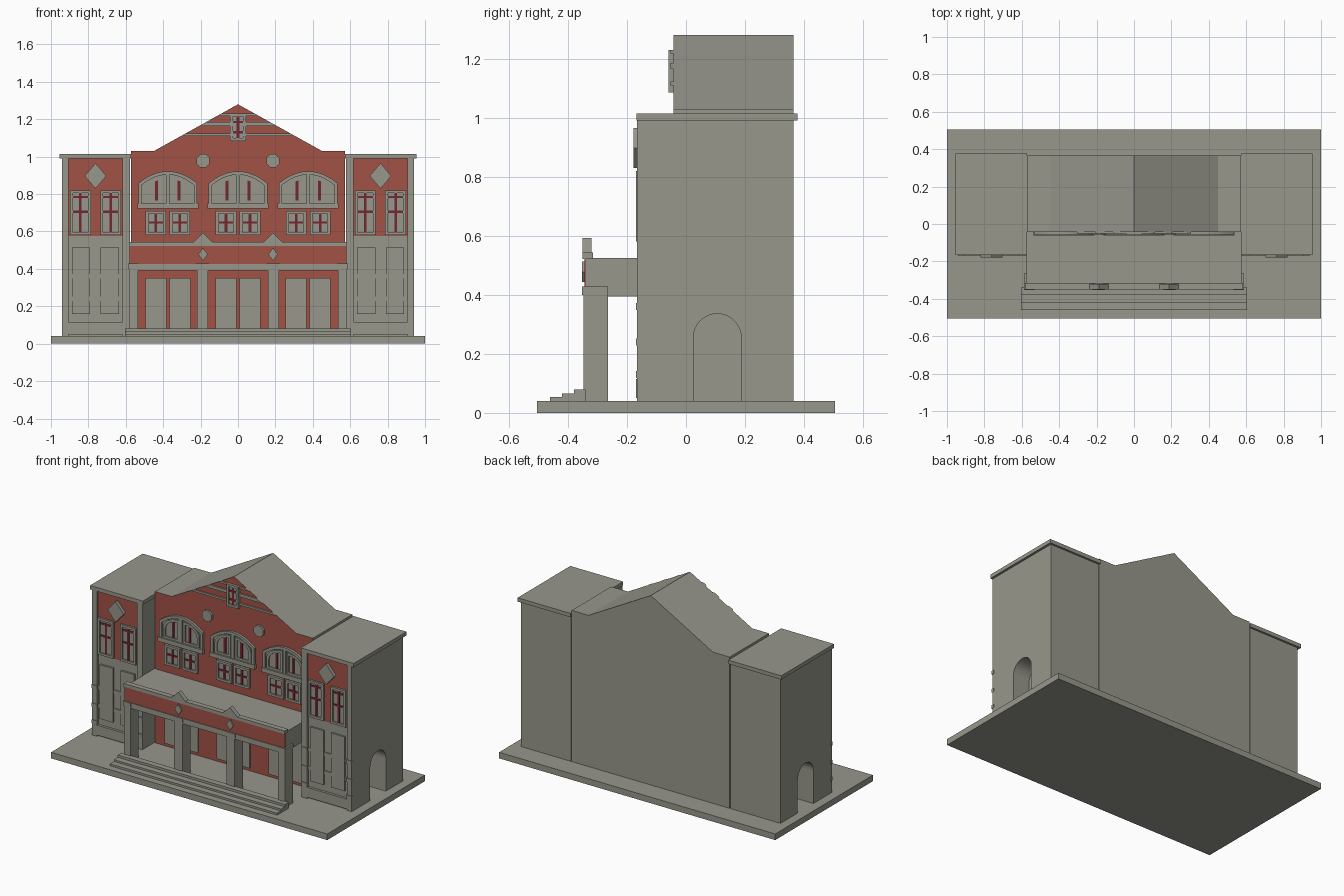
import bpy, bmesh, math

if "Cube" in bpy.data.objects:
    bpy.data.objects.remove(bpy.data.objects["Cube"])


def material(name, rgb):
    m = bpy.data.materials.new(name)
    m.diffuse_color = (*rgb, 1)
    m.use_nodes = True
    m.node_tree.nodes["Principled BSDF"].inputs["Base Color"].default_value = m.diffuse_color
    return m


STONE = material("grey stone", (0.31, 0.31, 0.265))
BRICK = material("red brick", (0.36, 0.085, 0.062))
BAR = material("dark red bars", (0.17, 0.02, 0.03))


def finish(name, bm, mat):
    bmesh.ops.recalc_face_normals(bm, faces=bm.faces)
    me = bpy.data.meshes.new(name)
    bm.to_mesh(me)
    bm.free()
    me.materials.append(mat)
    ob = bpy.data.objects.new(name, me)
    bpy.context.collection.objects.link(ob)
    return ob


def prism(name, pts, y0, y1, mat=STONE):
    """Extrude an x-z outline from y0 to y1."""
    bm = bmesh.new()
    f = bm.faces.new([bm.verts.new((x, y0, z)) for x, z in pts])
    new = bmesh.ops.extrude_face_region(bm, geom=[f])["geom"]
    for v in new:
        if isinstance(v, bmesh.types.BMVert):
            v.co.y = y1
    return finish(name, bm, mat)


def box(name, x0, x1, y0, y1, z0, z1, mat=STONE):
    return prism(name, [(x0, z0), (x1, z0), (x1, z1), (x0, z1)], y0, y1, mat)


def ring(name, outer, inner, y0, y1, mat=STONE):
    """Frame between two outlines of equal point count."""
    bm = bmesh.new()
    loops = [[bm.verts.new((x, y, z)) for x, z in p]
             for p, y in ((outer, y0), (inner, y0), (inner, y1), (outer, y1))]
    n = len(outer)
    for k in range(4):
        a, b = loops[k], loops[(k + 1) % 4]
        for i in range(n):
            j = (i + 1) % n
            bm.faces.new((a[i], a[j], b[j], b[i]))
    return finish(name, bm, mat)


def rect(x0, x1, z0, z1):
    return [(x0, z0), (x1, z0), (x1, z1), (x0, z1)]


def ngon(cx, cz, rx, rz, n, turn=0):
    return [(cx + rx * math.cos(turn + i * math.tau / n),
             cz + rz * math.sin(turn + i * math.tau / n)) for i in range(n)]


def window(name, x0, x1, z0, z1, wall, bar_h, w=0.015, out=0.016, mat=BAR):
    """Rectangular framed window with one upright and several cross bars."""
    ring(name + "_frame", rect(x0, x1, z0, z1),
         rect(x0 + w, x1 - w, z0 + w, z1 - w), wall - out, wall + 0.002)
    box(name + "_pane", x0 + w, x1 - w, wall - out * 0.4, wall + 0.002, z0 + w, z1 - w)
    cx = (x0 + x1) / 2
    box(name + "_upright", cx - 0.007, cx + 0.007, wall - out * 0.7, wall, z0 + w, z1 - w, mat)
    for z in bar_h:
        box(name + "_crossbar", x0 + w, x1 - w, wall - out * 0.65, wall, z - 0.006, z + 0.006, mat)


# Ground slab
box("base", -1, 1, -0.505, 0.505, 0, 0.04)

# Gabled hall with a brick front
HALL = -0.042
hall = prism("hall", [(-0.572, 0.04), (0.572, 0.04), (0.572, 1.03), (0.45, 1.03),
                      (0, 1.28), (-0.45, 1.03), (-0.572, 1.03)], HALL, 0.365)
hall.data.materials.append(BRICK)
for p in hall.data.polygons:
    if p.normal.y < -0.9:
        p.material_index = 1

# Gable bands and attic window
for z0, z1 in ((1.11, 1.123), (1.165, 1.185), (1.218, 1.23)):
    a, b = ((1.28 - z) * 0.45 / 0.25 for z in (z0, z1))
    prism("gable_band", [(-a, z0), (a, z0), (b, z1), (-b, z1)], HALL - 0.01, HALL + 0.002)
window("attic_window", -0.043, 0.043, 1.085, 1.23, HALL, (1.13, 1.185), 0.015, 0.017)

# Octagonal plaques
for s in (-1, 1):
    prism("octagon_plaque", ngon(s * 0.187, 0.978, 0.038, 0.038, 8, math.pi / 8),
          HALL - 0.015, HALL + 0.002)


# Arched window groups, square windows below them, doors
def segment_arch(c, hw, z0, spring, top, n=12):
    arc = [(c + hw * (1 - 2 * i / n), spring + (top - spring) * (1 - (1 - 2 * i / n) ** 2))
           for i in range(n + 1)]
    return [(c - hw, z0), (c + hw, z0)] + arc


def half_light(c, s, x_in, x_out, z0, spring, top, n=8):
    arc = [(c + s * (x_in + (x_out - x_in) * math.cos(i * math.pi / 2 / n)),
            spring + (top - spring) * math.sin(i * math.pi / 2 / n)) for i in range(n + 1)]
    return [(c + s * x_in, z0), (c + s * x_out, z0)] + arc


for c in (-0.375, 0, 0.375):
    prism("arched_window_back", segment_arch(c, 0.145, 0.735, 0.855, 0.91), HALL - 0.005, HALL + 0.002)
    ring("arched_window_frame", segment_arch(c, 0.157, 0.735, 0.858, 0.922),
         segment_arch(c, 0.14, 0.75, 0.848, 0.904), HALL - 0.016, HALL + 0.002)
    box("arched_window_sill", c - 0.163, c + 0.163, HALL - 0.02, HALL, 0.722, 0.75)
    box("arched_window_post", c - 0.01, c + 0.01, HALL - 0.016, HALL, 0.74, 0.905)
    for s in (-1, 1):
        ring("arched_light_rim", half_light(c, s, 0.016, 0.132, 0.752, 0.815, 0.893),
             half_light(c, s, 0.03, 0.115, 0.765, 0.81, 0.875), HALL - 0.012, HALL)
        box("arched_light_bar", c + s * 0.06 - 0.008, c + s * 0.06 + 0.008,
            HALL - 0.009, HALL, 0.755, 0.877, BAR)
        m = c + s * 0.064
        window("square_window", m - 0.055, m + 0.055, 0.58, 0.71, HALL, (0.648,))
        d = c + s * 0.064
        box("door", d - 0.056, d + 0.056, HALL - 0.009, HALL, 0.06, 0.35)

# Portico canopy with brick fascia
box("canopy", -0.575, 0.575, -0.34, HALL, 0.395, 0.525)
box("canopy_fascia", -0.58, 0.58, -0.344, -0.338, 0.425, 0.525, BRICK)
box("canopy_beam", -0.58, 0.58, -0.348, -0.265, 0.392, 0.427)
box("canopy_cornice", -0.583, 0.583, -0.35, -0.315, 0.522, 0.543)
for s in (-1, 1):
    prism("cornice_peak", [(s * 0.187 - 0.06, 0.535), (s * 0.187 + 0.06, 0.535), (s * 0.187, 0.592)],
          -0.35, -0.32)
    prism("fascia_diamond", ngon(s * 0.187, 0.478, 0.025, 0.035, 4), -0.353, -0.34)

# Portico columns with caps
for x0, x1 in ((-0.583, -0.535), (-0.22, -0.16), (0.16, 0.22), (0.535, 0.583)):
    box("portico_column", x0, x1, -0.348, -0.265, 0.04, 0.4)
    box("column_cap", x0 - 0.004, x1 + 0.004, -0.353, -0.265, 0.4, 0.428)

# Front steps
for i, (y, z) in enumerate(((-0.46, 0.053), (-0.42, 0.065), (-0.38, 0.08))):
    box("step", -0.605, 0.605, y, -0.34, 0.04 - i * 0.001, z)

# Side towers
F = -0.153
for s in (-1, 1):
    def span(a, b):
        return sorted((s * a, s * b))

    body = box("tower", *span(0.577, 0.94), F, 0.365, 0.04, 0.992)
    # Arched niche in the outer wall
    bm = bmesh.new()
    arch = [(0.025, 0.03), (0.187, 0.03)] + [
        (0.106 + 0.081 * math.cos(i * math.pi / 16), 0.255 + 0.081 * math.sin(i * math.pi / 16))
        for i in range(17)]
    face = bm.faces.new([bm.verts.new((s * 0.82, y, z)) for y, z in arch])
    for v in bmesh.ops.extrude_face_region(bm, geom=[face])["geom"]:
        if isinstance(v, bmesh.types.BMVert):
            v.co.x = s * 0.98
    cutter = finish("niche_cutter", bm, STONE)
    cutter.hide_render = True
    mod = body.modifiers.new("niche", "BOOLEAN")
    mod.operation, mod.solver, mod.object = "DIFFERENCE", "EXACT", cutter
    bpy.context.view_layer.objects.active = body
    bpy.ops.object.modifier_apply(modifier="niche")
    bpy.data.objects.remove(cutter)

    box("tower_roof", *span(0.572, 0.955), -0.167, 0.378, 0.99, 1.015)
    box("tower_brick_panel", *span(0.615, 0.908), F - 0.003, F + 0.002, 0.575, 0.99, BRICK)
    box("outer_pilaster", *span(0.905, 0.94), -0.166, F, 0.04, 0.99)
    box("inner_pilaster", *span(0.577, 0.617), -0.166, F, 0.04, 0.99)
    prism("tower_diamond", ngon(s * 0.762, 0.897, 0.058, 0.068, 4), -0.178, F)
    for a, b in ((0.787, 0.898), (0.625, 0.736)):
        window("tower_window", *span(a, b), 0.58, 0.82, F, (0.705, 0.785))
    # Raised panels and bands on the lower wall
    for a, b in ((0.79, 0.887), (0.637, 0.735)):
        box("tower_panel", *span(a, b), -0.165, F, 0.16, 0.515)
    for z in (0.24, 0.36):
        box("tower_band", *span(0.617, 0.905), F - 0.006, F, z - 0.012, z + 0.012)
    box("tower_plinth", *span(0.612, 0.91), -0.169, F, 0.05, 0.115)
    for z in (0.13, 0.24, 0.36):
        for a, b in ((0.903, 0.942), (0.577, 0.619)):
            box("pilaster_block", *span(a, b), -0.17, F, z - 0.012, z + 0.012)
